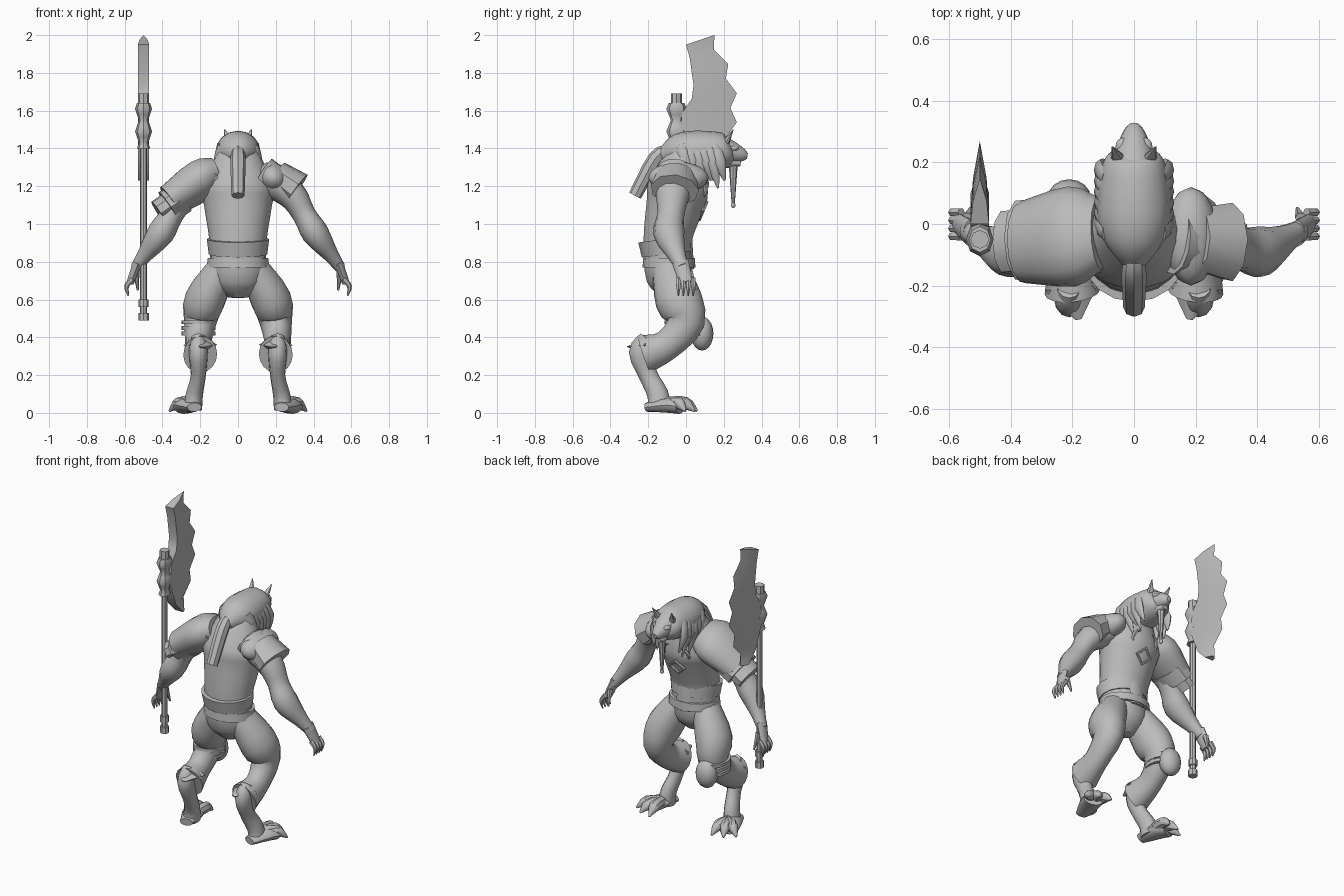
import bpy
import bmesh
import math
from mathutils import Vector, Matrix

cube = bpy.data.objects.get("Cube")
if cube:
    bpy.data.objects.remove(cube, do_unlink=True)

# Single material
grey = bpy.data.materials.new("plain grey")
grey.use_nodes = True
grey.diffuse_color = (.5, .5, .5, 1)
shader = next(node for node in grey.node_tree.nodes if node.type == 'BSDF_PRINCIPLED')
shader.inputs["Base Color"].default_value = grey.diffuse_color

parts = []
SIDES = {"left": 1, "right": -1}
X_AXIS = Vector((1, 0, 0))


def finish(name, bm):
    """Turn a bmesh into a named object."""
    bmesh.ops.recalc_face_normals(bm, faces=bm.faces)
    mesh = bpy.data.meshes.new(name)
    bm.to_mesh(mesh)
    bm.free()
    obj = bpy.data.objects.new(name, mesh)
    obj.data.materials.append(grey)
    bpy.context.collection.objects.link(obj)
    parts.append(obj)


def loft(name, rings):
    """Skin a list of equal rings of points and cap both ends."""
    bm = bmesh.new()
    loops = [[bm.verts.new(point) for point in ring] for ring in rings]
    for low, high in zip(loops, loops[1:]):
        for i in range(len(low)):
            bm.faces.new((low[i - 1], low[i], high[i], high[i - 1]))
    bm.faces.new(loops[0])
    bm.faces.new(loops[-1])
    finish(name, bm)


def curve_through(knots, steps):
    """Smooth samples that pass through every knot."""
    before = knots[0] * 2 - knots[1]
    after = knots[-1] * 2 - knots[-2]
    padded = [before, *knots, after]
    samples = []
    for a, b, c, d in zip(padded, padded[1:], padded[2:], padded[3:]):
        for step in range(steps):
            t = step / steps
            bend = (a * 2 - b * 5 + c * 4 - d) * t * t
            twist = (b * 3 - a - c * 3 + d) * t * t * t
            samples.append((b * 2 + (c - a) * t + bend + twist) / 2)
    return samples + [knots[-1]]


def limb(name, path, radii, depth=1, side=1, sides=12, steps=3):
    """Loft ellipses along a path; points given as (y, z) lie on the centre plane."""
    full = [point if len(point) == 3 else (0, *point) for point in path]
    knots = [Vector((x * side, y, z, radius)) for (x, y, z), radius in zip(full, radii)]
    samples = curve_through(knots, steps)
    rings = []
    for i, sample in enumerate(samples):
        ahead = samples[min(i + 1, len(samples) - 1)]
        behind = samples[max(i - 1, 0)]
        tangent = (ahead - behind).xyz.normalized()
        across = (X_AXIS - tangent * tangent.x).normalized()
        through = tangent.cross(across) * depth
        angles = [math.tau * k / sides for k in range(sides)]
        rings.append([sample.xyz + (across * math.cos(a) + through * math.sin(a)) * sample.w
                      for a in angles])
    loft(name, rings)


def ellipsoid(name, centre, radii, turn=0):
    bm = bmesh.new()
    bmesh.ops.create_uvsphere(bm, u_segments=16, v_segments=10, radius=1)
    rotation = Matrix.Rotation(math.radians(turn), 4, 'Y')
    shape = Matrix.Translation(centre) @ rotation @ Matrix.Diagonal((*radii, 1))
    bmesh.ops.transform(bm, matrix=shape, verts=bm.verts)
    finish(name, bm)


# Trunk and belts
limb("trunk", [(-.09, .61), (-.09, .7), (-.1, .9), (-.06, 1.1), (-.04, 1.2), (0, 1.4)],
     [.05, .14, .15, .18, .19, .1], depth=.85, sides=18)
limb("wide_belt", [(-.1, .84), (-.11, .92)], [.155, .165], depth=.87, sides=16, steps=1)
limb("lower_belt", [(-.09, .77), (-.09, .82)], [.165, .16], depth=.85, sides=16, steps=1)
limb("front_panel", [(.02, .92), (.03, .76)], [.05, .05], depth=.3, sides=6, steps=1)

# Chest ornament
bpy.ops.mesh.primitive_torus_add(major_segments=4, minor_segments=6, major_radius=.05, minor_radius=.01,
                                 location=(0, .09, 1.07), rotation=(math.radians(67), 0, 0))
emblem = bpy.context.object
emblem.name = "chest_diamond"
emblem.data.materials.append(grey)
parts.append(emblem)
for label, side in SIDES.items():
    angles = [math.radians(angle) for angle in range(-75, 80, 30)]
    arc = [(.03 + .06 * math.cos(a), .1 + .02 * math.sin(a), 1.17 + .05 * math.sin(a)) for a in angles]
    limb(label + "_chest_hook", arc, [.012 * math.cos(a) for a in angles], side=side, sides=6, steps=1)

# Head, mane and braid
limb("mane_cap", [(-.13, 1.36), (-.05, 1.38), (.05, 1.38), (.2, 1.39), (.24, 1.4)],
     [.04, .1, .12, .1, .06], depth=.95, sides=16)
limb("face", [(.15, 1.4), (.24, 1.38), (.3, 1.365), (.325, 1.36)], [.09, .06, .035, .015])
limb("jaw", [(.16, 1.33), (.29, 1.32)], [.06, .02], depth=.7)
limb("beard", [(.25, 1.33), (.25, 1.1)], [.025, .008], sides=8)
ellipsoid("beard_bead", (0, .25, 1.1), (.012, .012, .015))
limb("braid", [(-.08, 1.4), (-.16, 1.35), (-.27, 1.15)], [.025, .04, .035], sides=8)
for label, side in SIDES.items():
    limb(label + "_ear", [(.05, .21, 1.43), (.07, .25, 1.5)], [.025, .003], depth=.8, side=side, sides=8)
    ellipsoid(label + "_brow", (.035 * side, .25, 1.4), (.025, .03, .015))
    for lock in range(6):
        y = .035 * lock
        tip = 1.19 + .04 * (lock % 2)
        limb(f"{label}_mane_lock_{lock}", [(.09, y - .03, 1.42), (.11, y, 1.33), (.09, y + .03, tip)],
             [.015, .02, .003], depth=1.8, side=side, sides=8, steps=2)

# Arms and hands
for label, side in SIDES.items():
    limb(label + "_arm", [(.13, -.05, 1.26), (.28, -.07, 1.16), (.35, -.08, 1.05), (.41, -.09, .95),
                          (.49, -.05, .84), (.54, -.02, .77)],
         [.1, .08, .062, .072, .043, .03], depth=1.15, side=side)
    limb(label + "_palm", [(.53, -.03, .8), (.57, 0, .69)], [.025, .02], depth=1.8, side=side)
    for finger in range(4):
        y = .026 * finger - .04
        limb(f"{label}_finger_{finger}", [(.56, y, .71), (.59, y, .67), (.58, y, .62)],
             [.015, .013, .004], side=side, sides=6)
    limb(label + "_thumb", [(.54, .02, .75), (.53, .05, .65)], [.018, .006], side=side, sides=6)

# Guard on the left shoulder: a cap over a faceted sleeve
ellipsoid("left_shoulder_cap", (.185, -.04, 1.245), (.09, .16, .08), turn=35)
limb("left_shoulder_sleeve", [(.2, -.05, 1.26), (.31, -.06, 1.18)], [.08, .1], depth=1.3, sides=9, steps=1)

# Larger dome and overlapping bands on the right shoulder
limb("right_shoulder_dome", [(.11, -.03, 1.27), (.2, -.04, 1.23), (.36, -.06, 1.12)], [.08, .11, .09],
     depth=1.5, side=SIDES["right"], sides=14)
shoulder, elbow = Vector((.11, -.03, 1.27)), Vector((.42, -.06, 1.06))
for plate, size in enumerate((.09, .07)):
    start = shoulder.lerp(elbow, .6 + .2 * plate)
    end = shoulder.lerp(elbow, .84 + .16 * plate)
    limb(f"right_shoulder_band_{plate}", [start, end], [size, size], depth=1.5,
         side=SIDES["right"], sides=10, steps=1)

# Legs, cuffs and clawed feet
for label, side in SIDES.items():
    limb(label + "_trouser_leg", [(.08, -.09, .77), (.175, -.04, .6), (.2, 0, .48), (.21, -.1, .36), (.2, -.22, .31)],
         [.08, .108, .086, .07, .09], depth=1.15, side=side, sides=16)
    limb(label + "_cuff_point", [(.2, -.2, .36), (.18, -.31, .35)], [.09, .01], depth=.4, side=side, sides=6, steps=1)
    limb(label + "_lower_leg", [(.21, -.2, .39), (.21, -.24, .32), (.21, -.2, .2), (.23, -.15, .1), (.24, -.14, .02)],
         [.04, .05, .04, .045, .05], depth=1.25, side=side)
    limb(label + "_foot", [(.23, -.21, .03), (.26, -.1, .04), (.29, -.03, .03)], [.04, .065, .06], depth=.6, side=side)
    for toe in range(3):
        heading = math.radians(30 * toe - 5)
        reach = .15 * math.sin(heading), .15 * math.cos(heading)
        path = [(.24 + reach[0] * part, reach[1] * part - .09, height)
                for part, height in ((0, .05), (.6, .05), (1, .01))]
        limb(f"{label}_toe_{toe}", path, [.035, .034, .006], side=side, sides=8)

# Knee guard with straps
ellipsoid("right_knee_guard", (-.21, .085, .42), (.07, .06, .09))
for strap in range(3):
    height = .41 + .03 * strap
    limb(f"right_knee_strap_{strap}", [(.21, 0, height), (.21, 0, height + .02)], [.09, .09],
         depth=1.25, side=SIDES["right"], sides=16, steps=1)

# Pole with its fittings
grip_x, grip_y = -.5, -.05


def fitting(name, bottom, top, radius):
    limb(name, [(grip_x, grip_y, bottom), (grip_x, grip_y, top)], [radius, radius], sides=8, steps=1)


fitting("weapon_shaft", .5, 1.6, .019)
fitting("pommel", .49, .53, .028)
fitting("pommel_collar", .56, .6, .027)
fitting("shaft_top", 1.6, 1.69, .03)
turns = range(9)
limb("blade_binding", [(grip_x, grip_y, 1.4 + .03 * turn) for turn in turns],
     [.035 - .01 * math.sin(turn * math.pi / 2) for turn in turns], depth=1.2, sides=8, steps=1)

# Jagged blade: thick spine, bevelled to a toothed cutting edge
spine = [.1, .03, 0, -.03, -.03, -.02, .03, .04, .03, .02, 0]
rows = []
for row, back in enumerate(spine):
    tooth = .04 * (1 - row % 2)
    edge = .11 + .125 * math.sin(math.pi * row / 10) + tooth
    low, high = 1.23 + .072 * row, 1.23 + .077 * row
    middle, centre = (back + edge) / 2, (low + high) / 2
    rows.append([(grip_x - .03, back, low), (grip_x + .03, back, low), (grip_x + .022, middle, centre),
                 (grip_x, edge, high), (grip_x - .022, middle, centre)])
loft("jagged_blade", rows)

# Smooth shading with sharp creases
bpy.ops.object.select_all(action='DESELECT')
for obj in parts:
    obj.select_set(True)
bpy.context.view_layer.objects.active = emblem
bpy.ops.object.shade_smooth_by_angle(angle=math.radians(42))
